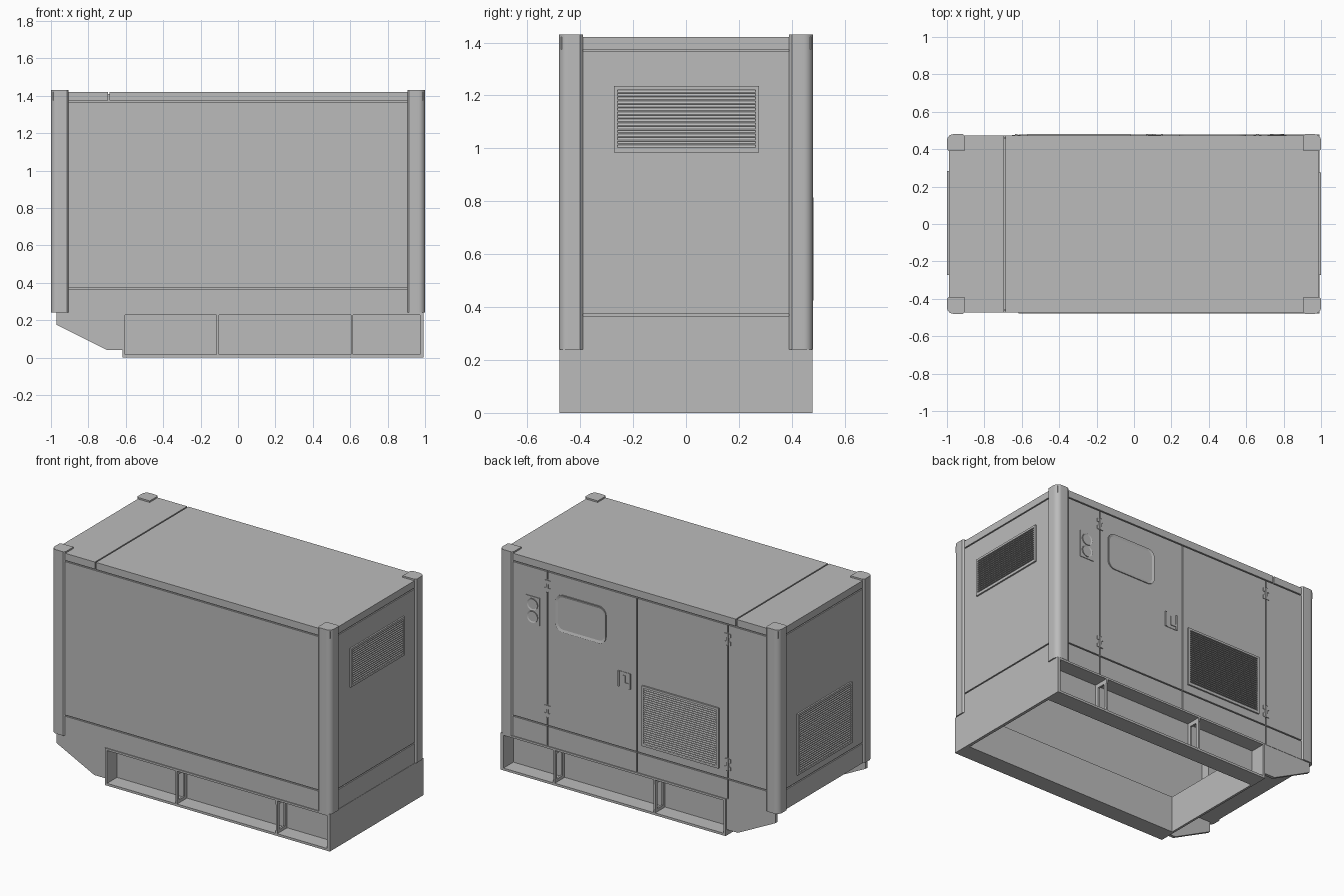
import bpy, bmesh, math
from mathutils import Vector

if "Cube" in bpy.data.objects:
    bpy.data.objects.remove(bpy.data.objects["Cube"], do_unlink=True)

grey = bpy.data.materials.new("painted_grey_steel")
grey.use_nodes = True
colour = (0.5, 0.5, 0.5, 1)
grey.diffuse_color = colour
grey.node_tree.nodes["Principled BSDF"].inputs["Base Color"].default_value = colour


def finish(name, bm, smooth=False):
    bmesh.ops.recalc_face_normals(bm, faces=bm.faces)
    mesh = bpy.data.meshes.new(name)
    bm.to_mesh(mesh)
    bm.free()
    mesh.materials.append(grey)
    ob = bpy.data.objects.new(name, mesh)
    bpy.context.collection.objects.link(ob)
    if smooth:
        bpy.ops.object.select_all(action='DESELECT')
        ob.select_set(True)
        bpy.context.view_layer.objects.active = ob
        bpy.ops.object.shade_smooth_by_angle(angle=math.radians(35))
    return ob


def add_box(bm, x, y, z):
    """Box from three (low, high) ranges."""
    vs = bmesh.ops.create_cube(bm, size=1)["verts"]
    for v in vs:
        v.co = Vector([(r[0] + r[1]) / 2 + c * (r[1] - r[0]) for c, r in zip(v.co, (x, y, z))])


def boxes(name, items):
    bm = bmesh.new()
    for item in items:
        add_box(bm, *item)
    return finish(name, bm)


def add_prism(bm, points, place, low, high):
    """Extrude a 2D outline; place(a, b, depth) gives the 3D point. Returns the cap."""
    face = bm.faces.new([bm.verts.new(place(a, b, low)) for a, b in points])
    top = bmesh.ops.extrude_face_region(bm, geom=[face])["geom"]
    shift = Vector(place(0, 0, high)) - Vector(place(0, 0, low))
    for v in top:
        if isinstance(v, bmesh.types.BMVert):
            v.co += shift
    return [f for f in top if isinstance(f, bmesh.types.BMFace)][0]


def rounded(a, b, r, steps=6):
    """Rounded rectangle outline from two (low, high) ranges."""
    pts = []
    corners = ((a[1] - r, b[1] - r), (a[0] + r, b[1] - r), (a[0] + r, b[0] + r), (a[1] - r, b[0] + r))
    for k, (ca, cb) in enumerate(corners):
        for i in range(steps + 1):
            t = math.pi / 2 * (k + i / steps)
            pts.append((ca + r * math.cos(t), cb + r * math.sin(t)))
    return pts


def on_back(a, b, d):
    return (a, d, b)


def on_right(a, b, d):
    return (d, a, b)


def on_left(a, b, d):
    return (-d, a, b)


def upright(a, b, d):
    return (a, b, d)


def spans(cuts, gap=0.004):
    """Ranges between cut positions, leaving a seam at each inner cut."""
    last = len(cuts) - 2
    return [(c + (gap if i else 0), cuts[i + 1] - (gap if i < last else 0))
            for i, c in enumerate(cuts[:-1])]


# Hollow inner shell behind the seams, open underneath
BOTTOM, LOW, HIGH, TOP = 0.24, 0.37, 1.37, 1.42
shell = [((-0.97, 0.97), (-0.46, 0.46), (1.36, 1.41)),
         ((-0.99, -0.615), (-0.46, 0.46), (BOTTOM, 0.25))]
for s in (-1, 1):
    shell.append(((-0.97, 0.97), sorted((s * 0.45, s * 0.462)), (BOTTOM, 1.40)))
    shell.append((sorted((s * 0.965, s * 0.982)), (-0.455, 0.455), (BOTTOM, 1.40)))
boxes("inner_shell", shell)

# Outer wall panels and doors
rows = spans([BOTTOM, LOW, HIGH, TOP])[:2]
boxes("front_panels", [((-0.92, 0.92), (-0.472, -0.455), z) for z in rows])
columns = spans([-0.92, -0.63, 0.02, 0.66, 0.92])
boxes("back_doors_and_panels", [(x, (0.455, 0.472), z) for x in columns for z in rows])
for name, s in (("right", 1), ("left", -1)):
    boxes(name + "_end_panels", [(sorted((s * 0.975, s * 0.99)), (-0.4, 0.4), z) for z in rows])

# Roof in two sections
boxes("roof", [(x, (-0.472, 0.472), (HIGH + 0.004, TOP)) for x in spans([-0.99, -0.69, 0.99])])

# Corner posts, rounded on the outer edge
for xn, sx in (("left", -1), ("right", 1)):
    for yn, sy in (("front", -1), ("back", 1)):
        arc = [(0.965 + 0.035 * math.cos(t), 0.445 + 0.035 * math.sin(t))
               for t in [math.pi / 2 * i / 8 for i in range(9)]]
        outline = [(0.905, 0.39), (0.99, 0.39), (1.0, 0.4)] + arc + [(0.915, 0.48), (0.905, 0.47)]
        bm = bmesh.new()
        add_prism(bm, [(sx * a, sy * b) for a, b in outline], upright, BOTTOM, 1.43)
        finish(f"{yn}_{xn}_post", bm, True)

# Skid base: end plates, side channels and open ribs
boxes("base_end_plates", [((0.972, 0.992), (-0.478, 0.478), (0, BOTTOM)),
                          ((-0.618, -0.603), (-0.478, 0.478), (0, BOTTOM))])
for name, s in (("front", -1), ("back", 1)):
    length = (-0.61, 0.98)
    depth = sorted((s * 0.365, s * 0.478))
    parts = [(length, sorted((s * 0.365, s * 0.377)), (0, BOTTOM)),
             (length, depth, (0, 0.015)), (length, depth, (0.227, BOTTOM))]
    for x in (-0.108, 0.61):
        rib = (x - 0.006, x + 0.006)
        parts += [(rib, sorted((s * 0.455, s * 0.476)), (0.01, 0.23)),
                  (rib, sorted((s * 0.37, s * 0.4)), (0.01, 0.23)),
                  (rib, depth, (0.2, 0.23)), (rib, depth, (0.01, 0.035))]
    boxes(name + "_base_channel", parts)

    # Sloped bracket under the overhanging end
    bm = bmesh.new()
    add_prism(bm, [(-0.97, BOTTOM), (-0.97, 0.175), (-0.7, 0.04), (-0.61, 0.04), (-0.61, BOTTOM)],
              on_back, s * 0.45, s * 0.47)
    finish(name + "_sloped_bracket", bm)


# Louvred vents: raised frame round a sawtooth slat sheet
def vent(name, place, a, b, base, slats):
    bm = bmesh.new()
    rim, out = 0.014, base + 0.01
    for ra, rb in ((a, (b[0], b[0] + rim)), (a, (b[1] - rim, b[1])),
                   ((a[0], a[0] + rim), b), ((a[1] - rim, a[1]), b)):
        quad = [(ra[0], rb[0]), (ra[1], rb[0]), (ra[1], rb[1]), (ra[0], rb[1])]
        add_prism(bm, quad, place, base - 0.004, out)
    pitch = (b[1] - b[0] - 2 * rim) / slats
    for i in range(slats):
        z = b[0] + rim + i * pitch
        edge = ((z, base), (z, out - 0.001), (z + pitch * 0.35, out - 0.001), (z + pitch, base))
        rails = [[bm.verts.new(place(u, w, d)) for w, d in edge] for u in (a[0] + rim, a[1] - rim)]
        for k in range(3):
            bm.faces.new((rails[0][k], rails[0][k + 1], rails[1][k + 1], rails[1][k]))
    finish(name, bm)


vent("right_vent", on_right, (-0.272, 0.276), (0.985, 1.235), 0.99, 16)
vent("left_vent", on_left, (-0.272, 0.284), (0.42, 0.815), 0.99, 26)
vent("back_door_vent", on_back, (-0.57, -0.02), (0.425, 0.815), 0.472, 26)

# Door window: rounded frame with a sunken pane
bm = bmesh.new()
cap = add_prism(bm, rounded((0.24, 0.6), (1.005, 1.245), 0.05), on_back, 0.465, 0.478)
bmesh.ops.inset_region(bm, faces=[cap], thickness=0.016)
bmesh.ops.translate(bm, verts=cap.verts, vec=(0, -0.005, 0))
finish("door_window", bm)

# Door latch: framed recess with a grip
boxes("door_latch", [((0.065, 0.155), (0.465, 0.475), (0.765, 0.865)),
                     ((0.065, 0.075), (0.47, 0.48), (0.765, 0.865)),
                     ((0.145, 0.155), (0.47, 0.48), (0.765, 0.865)),
                     ((0.075, 0.115), (0.47, 0.48), (0.785, 0.8)),
                     ((0.1, 0.115), (0.47, 0.48), (0.785, 0.845))])

# Round gauges on a plate
bm = bmesh.new()
add_box(bm, (0.715, 0.815), (0.465, 0.476), (1.0, 1.18))
for z in (1.05, 1.13):
    cap = add_prism(bm, rounded((0.727, 0.803), (z - 0.038, z + 0.038), 0.0379), on_back, 0.47, 0.481)
    bmesh.ops.inset_region(bm, faces=[cap], thickness=0.008)
    bmesh.ops.translate(bm, verts=cap.verts, vec=(0, -0.003, 0))
finish("gauge_panel", bm)

# Door hinges: knuckle with two leaves
for x, side in ((0.66, "right"), (-0.63, "left")):
    for z, level in ((0.465, "lower"), (1.275, "upper")):
        parts = [((x - 0.007, x + 0.007), (0.465, 0.48), (z - 0.04, z + 0.04))]
        parts += [((x - 0.022, x + 0.022), (0.465, 0.476), (z + o - 0.012, z + o + 0.012))
                  for o in (-0.025, 0.025)]
        boxes(f"{level}_{side}_hinge", parts)
